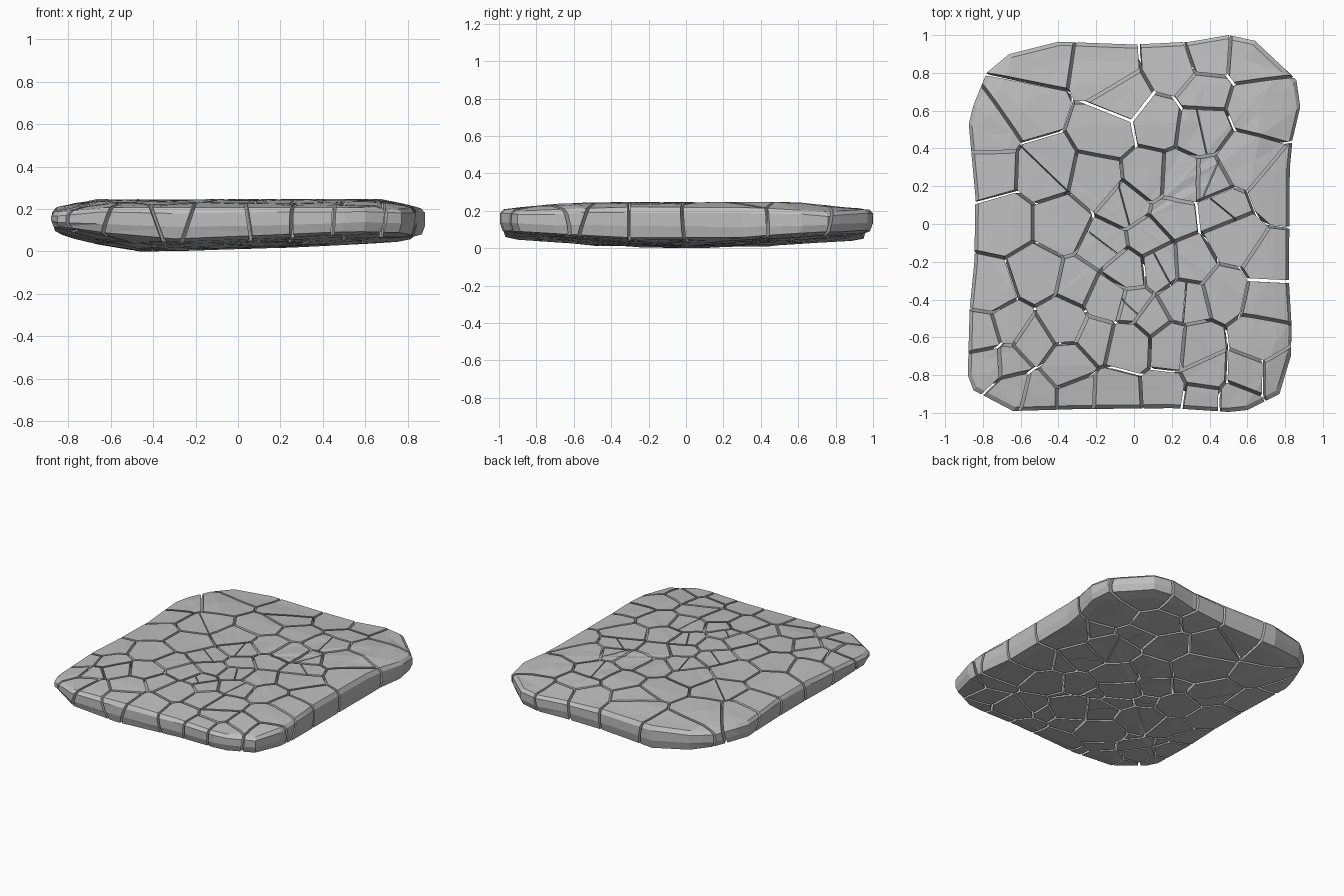
import bpy, bmesh, math, random
from mathutils import Vector

if "Cube" in bpy.data.objects:
    bpy.data.objects.remove(bpy.data.objects["Cube"])
random.seed(7)

# one flat stone colour
stone = bpy.data.materials.new("grey stone")
stone.diffuse_color = (0.52, 0.52, 0.52, 1)
stone.use_nodes = True
stone.node_tree.nodes["Principled BSDF"].inputs["Base Color"].default_value = stone.diffuse_color

# slab outline seen from above
OUTLINE = [(-.875, .53), (-.85, .63), (-.78, .8), (-.66, .9), (-.4, .965), (0, .95), (.3, .965),
           (.5, 1), (.64, .97), (.8, .82), (.86, .76), (.88, .62), (.84, .45), (.825, .3),
           (.82, -.3), (.835, -.55), (.83, -.7), (.77, -.9), (.6, -.985), (.5, -.995),
           (.2, -.975), (-.3, -.98), (-.64, -.99), (-.85, -.88), (-.88, -.8), (-.87, -.45),
           (-.845, -.2), (-.84, .15)]
# ring scale and share of the way from underside (0) to top (1)
RINGS = [(.3, 0), (.55, 0), (.78, 0), (.92, 0), (.985, .05), (1, .4), (1, .85),
         (.98, 1), (.9, 1), (.76, 1), (.55, 1), (.3, 1)]

# crack cell centres in hundredths of a unit
CELLS = [(-57, 62), (-52, 87), (-14, 82), (-6, 68), (21, 84), (39, 90), (61, 88), (65, 62), (37, 70),
         (36, 50), (13, 53), (-14, 48), (-47, 28), (-78, 48), (-76, 29), (-68, 0), (-38, 0),
         (-19, 22), (-5, 10), (7, 25), (24, 24), (40, 24), (58, 34), (76, 18), (47, 7), (20, 4),
         (7, -8), (-15, -11), (-29, -32), (-4, -24), (14, -22), (30, -21), (53, -8), (71, -20),
         (70, -40), (47, -35), (67, -62), (60, -80), (77, -80), (-76, -35), (-52, -27), (-79, -58),
         (-66, -54), (-77, -74), (-66, -73), (-63, -88), (-54, -62), (-38, -52), (-36, -75),
         (-53, -90), (-30, -91), (-20, -60), (-10, -91), (-14, -39), (-2, -42), (-3, -64),
         (9, -50), (20, -65), (17, -90), (32, -66), (27, -40), (38, -79), (36, -93), (55, -93)]
SEEDS = [Vector((x / 100, y / 100, .22 + random.uniform(-.06, .06))) for x, y in CELLS]


def underside(x, y):
    side = .19 * (-.45 - x) if x < -.45 else .038 * (x + .45)
    return side + .055 * abs(y) ** 1.5


def topside(x, y):
    z = .25 - .1 * max(0, abs(y) - .6) - .22 * max(0, abs(x) - .68)
    return max(z, .185)


def solid_slab():
    bm = bmesh.new()
    rings = []
    n = len(OUTLINE)
    for s, t in RINGS:
        ring = []
        for ox, oy in OUTLINE:
            x, y = ox * s, oy * s
            lo, hi = underside(x, y), topside(x, y)
            dz = random.uniform(-.004, .004)
            ring.append(bm.verts.new((x, y, lo + (hi - lo) * t + dz)))
        rings.append(ring)
    for a, b in zip(rings, rings[1:]):
        for i in range(n):
            j = (i + 1) % n
            bm.faces.new((a[i], a[j], b[j], b[i]))
    for ring, z in ((rings[0], underside(0, 0)), (rings[-1], .247)):
        c = bm.verts.new((0, 0, z))
        for i in range(n):
            bm.faces.new((ring[i], ring[(i + 1) % n], c))
    bmesh.ops.triangulate(bm, faces=bm.faces[:])
    bmesh.ops.recalc_face_normals(bm, faces=bm.faces[:])
    return bm


def cut(bm, co, no):
    """Remove everything beyond the plane and close the cut."""
    if not bm.verts or max((v.co - co).dot(no) for v in bm.verts) < 1e-5:
        return
    bmesh.ops.bisect_plane(bm, geom=bm.verts[:] + bm.edges[:] + bm.faces[:], dist=1e-6,
                           plane_co=co, plane_no=no, clear_outer=True)
    rim = [e for e in bm.edges if e.is_boundary]
    if rim:
        bmesh.ops.holes_fill(bm, edges=rim, sides=0)


verts, faces = [], []


def keep(bm):
    bmesh.ops.recalc_face_normals(bm, faces=bm.faces[:])
    bm.verts.index_update()
    base = len(verts)
    verts.extend(v.co.copy() for v in bm.verts)
    faces.extend([v.index + base for v in f.verts] for f in bm.faces)
    bm.free()


# break the slab into stones, some split again by hairline cracks
slab = solid_slab()
for i, p in enumerate(SEEDS):
    piece = slab.copy()
    for q in sorted(SEEDS, key=lambda s: (s - p).length)[1:]:
        no = (q - p).normalized()
        cut(piece, (p + q) / 2 - no * .008, no)
    if abs(p.x) < .5 and abs(p.y) < .6 and i % 3 == 0:
        a = random.uniform(0, math.pi)
        no = Vector((math.cos(a), math.sin(a), random.uniform(-.25, .25))).normalized()
        other = piece.copy()
        cut(other, p + no * .003, -no)
        cut(piece, p - no * .003, no)
        keep(other)
    keep(piece)
slab.free()

# stand the slab on the ground
low = min(v.z for v in verts)
verts = [(v.x, v.y, v.z - low) for v in verts]
mesh = bpy.data.meshes.new("cracked_stone_slab")
mesh.from_pydata(verts, [], faces)
mesh.materials.append(stone)
mesh.update()
bpy.context.collection.objects.link(bpy.data.objects.new("cracked_stone_slab", mesh))
